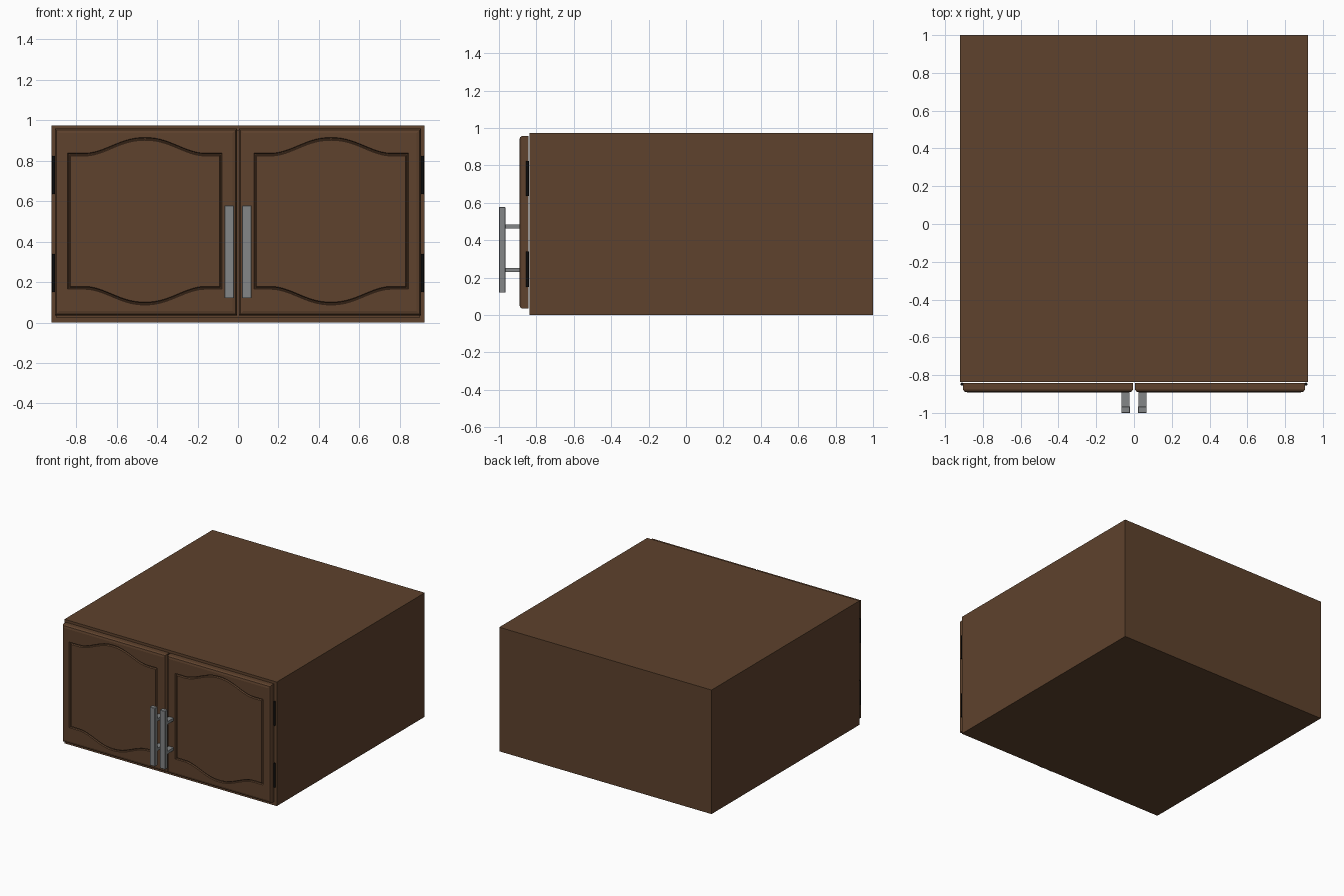
import bpy, bmesh, math
from mathutils import Vector

if "Cube" in bpy.data.objects:
    bpy.data.objects.remove(bpy.data.objects["Cube"])


def material(name, rgb):
    m = bpy.data.materials.new(name)
    m.diffuse_color = (*rgb, 1)
    m.use_nodes = True
    m.node_tree.nodes["Principled BSDF"].inputs["Base Color"].default_value = m.diffuse_color
    return m


WOOD = material("brown wood", (0.112, 0.054, 0.026))
METAL = material("brushed steel", (0.23, 0.24, 0.245))
BLACK = material("black hinge metal", (0.004, 0.004, 0.004))


def finish(bm, name, mat):
    bmesh.ops.recalc_face_normals(bm, faces=bm.faces)
    me = bpy.data.meshes.new(name)
    bm.to_mesh(me)
    bm.free()
    me.materials.append(mat)
    ob = bpy.data.objects.new(name, me)
    bpy.context.collection.objects.link(ob)
    return ob


def add_box(bm, lo, hi):
    vs = bmesh.ops.create_cube(bm, size=1)["verts"]
    for v in vs:
        v.co = Vector([lo[i] if v.co[i] < 0 else hi[i] for i in range(3)])
    return vs


# Cabinet body: box with an open front
bm = bmesh.new()
add_box(bm, (-0.922, -0.836, 0), (0.922, 1.0, 0.974))
bm.normal_update()
front = min(bm.faces, key=lambda f: f.calc_center_median().y)
bmesh.ops.inset_region(bm, faces=[front], thickness=0.035)
ext = bmesh.ops.extrude_face_region(bm, geom=[front])
bmesh.ops.translate(bm, vec=(0, 1.80, 0),
                    verts=[g for g in ext["geom"] if isinstance(g, bmesh.types.BMVert)])
if front.is_valid:
    bmesh.ops.delete(bm, geom=[front], context="FACES_ONLY")
finish(bm, "cabinet_body", WOOD)

# Door dimensions
X0, X1, Z0, Z1 = -0.905, -0.005, 0.035, 0.958
PCX, PCZ, PHW, PHH = -0.46, 0.501, 0.382, 0.336
ARCH, SPAN = 0.078, 0.30


def arch(t):
    """Height of the cathedral arch: round crown with a soft reverse curve."""
    u = min(abs(t) / SPAN, 1)
    return ARCH * (0.5 + 0.5 * math.cos(math.pi * u ** 1.1))


def panel_outline(inset):
    n = 24
    w = PHW - inset
    xs = [-w] + [-SPAN + 2 * SPAN * i / n for i in range(n + 1)] + [w]
    top = [(PCX + x, PCZ + PHH - inset + arch(x)) for x in xs]
    bottom = [(PCX + x, PCZ - PHH + inset - arch(x)) for x in reversed(xs)]
    return top + bottom


def rect_outline(i):
    return [(X0 + i, Z1 - i), (X1 - i, Z1 - i), (X1 - i, Z0 + i), (X0 + i, Z0 + i)]


def ring(bm, pts, y, s):
    return [bm.verts.new((-s * x, y, z)) for x, z in pts]


def bridge(bm, a, b):
    for i in range(len(a)):
        j = (i + 1) % len(a)
        bm.faces.new((a[i], a[j], b[j], b[i]))


def loop_edges(bm, r):
    return [e for i in range(len(r)) if (e := bm.edges.get((r[i], r[i - 1])))]


for side, s in (("left", 1), ("right", -1)):
    s = -s
    # Door slab with eased edges and a grooved arched panel
    bm = bmesh.new()
    FY = -0.891
    outer = [ring(bm, rect_outline(i), y, s) for i, y in
             ((0, -0.843), (0, -0.876), (0.007, -0.887), (0.022, FY))]
    groove = [ring(bm, panel_outline(i), y, s) for i, y in
              ((0, FY), (0.004, FY + 0.009), (0.009, FY + 0.009), (0.014, FY))]
    for rings in (outer, groove):
        for a, b in zip(rings, rings[1:]):
            bridge(bm, a, b)
    bm.faces.new(outer[0])
    bm.faces.new(groove[-1])
    bmesh.ops.triangle_fill(bm, use_beauty=True, normal=(0, -1, 0),
                            edges=loop_edges(bm, outer[-1]) + loop_edges(bm, groove[0]))
    finish(bm, side + "_door", WOOD)

    # Bar handle on two posts
    bm = bmesh.new()
    hx = -0.044 if side == "left" else 0.044
    bars = add_box(bm, (hx - 0.023, -1.0, 0.12), (hx + 0.023, -0.966, 0.578))
    edges = list({e for v in bars for e in v.link_edges})
    bmesh.ops.bevel(bm, geom=edges, offset=0.002, segments=1, affect="EDGES")
    for z in (0.241, 0.473):
        add_box(bm, (hx - 0.021, -0.968, z - 0.011), (hx + 0.021, -0.888, z + 0.011))
    finish(bm, side + "_handle", METAL)

    # Hinge barrels on the outer door edge
    bm = bmesh.new()
    for z in (0.245, 0.73):
        vs = bmesh.ops.create_cone(bm, cap_ends=True, segments=16, radius1=0.008,
                                   radius2=0.008, depth=0.188)["verts"]
        hxx = -0.911 if side == "left" else 0.911
        bmesh.ops.translate(bm, verts=vs, vec=(hxx, -0.848, z))
    ob = finish(bm, side + "_hinges", BLACK)
    bpy.ops.object.select_all(action="DESELECT")
    ob.select_set(True)
    bpy.context.view_layer.objects.active = ob
    bpy.ops.object.shade_smooth_by_angle()
